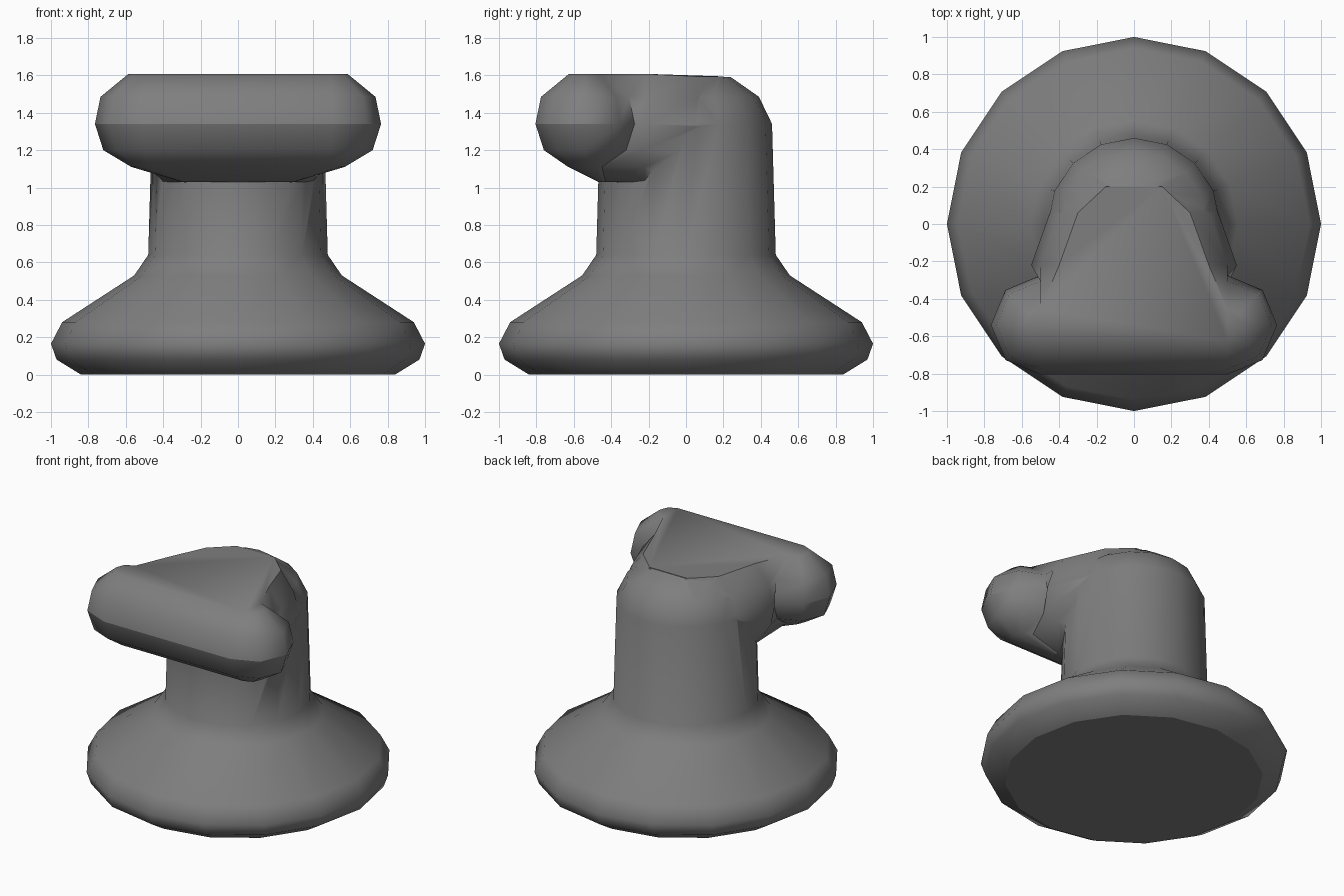
import bpy, bmesh
from math import sin, cos, radians, tau

cube = bpy.data.objects.get("Cube")
if cube:
    bpy.data.objects.remove(cube, do_unlink=True)

COLOUR = (0.21, 0.21, 0.21, 1)
grey = bpy.data.materials.new("plain grey")
grey.use_nodes = True
grey.diffuse_color = COLOUR
grey.node_tree.nodes["Principled BSDF"].inputs["Base Color"].default_value = COLOUR


def loft(name, rings):
    """Closed skin over a stack of rings with equal point counts."""
    bm = bmesh.new()
    rows = [[bm.verts.new(p) for p in ring] for ring in rings]
    n = len(rows[0])
    for low, high in zip(rows, rows[1:]):
        for i in range(n):
            j = (i + 1) % n
            bm.faces.new((low[i], low[j], high[j], high[i]))
    bm.faces.new(rows[0][::-1])
    bm.faces.new(rows[-1])
    bmesh.ops.recalc_face_normals(bm, faces=bm.faces)
    mesh = bpy.data.meshes.new(name)
    bm.to_mesh(mesh)
    bm.free()
    mesh.materials.append(grey)
    obj = bpy.data.objects.new(name, mesh)
    bpy.context.collection.objects.link(obj)
    return obj


# Round base and neck, turned from a profile of (radius, height)
SIDES = 16
profile = [(0.84, 0), (0.97, 0.08), (1, 0.165), (0.94, 0.28), (0.555, 0.53),
           (0.48, 0.64), (0.46, 1.34), (0.39, 1.485), (0.24, 1.59)]
body = loft("base_and_neck", [
    [(r * cos(tau * i / SIDES), r * sin(tau * i / SIDES), z) for i in range(SIDES)]
    for r, z in profile])


# Head: rounded crossbar that narrows backwards into the neck
def head_ring(z, end_x, mid_y, r, web):
    half = [(end_x + r * cos(radians(a)), mid_y + r * sin(radians(a)))
            for a in (-90, -45, 0, 45, 90)]
    half += [(web + 0.1, -0.22), (web, 0.06), (web * 0.5, 0.2)]
    outline = half + [(-x, y) for x, y in reversed(half)]
    return [(x, y, z - (0.014 if y > 0 else 0)) for x, y in outline]


WIDEST = 1.34
levels = [(1.03, 0.28, -0.45, 0.02, 0.3), (1.11, 0.48, -0.54, 0.09, 0.36),
          (1.2, 0.5, -0.54, 0.22, 0.42), (WIDEST, 0.5, -0.54, 0.265, 0.45),
          (1.485, 0.5, -0.54, 0.235, 0.4), (1.608, 0.5, -0.54, 0.085, 0.3)]
head = loft("crossbar_head", [head_ring(*level) for level in levels])

# Fuse the head into the neck
union = body.modifiers.new("join head", "BOOLEAN")
union.operation = "UNION"
union.solver = "EXACT"
union.object = head
bpy.ops.object.select_all(action="DESELECT")
bpy.context.view_layer.objects.active = body
body.select_set(True)
bpy.ops.object.modifier_apply(modifier=union.name)
bpy.data.objects.remove(head, do_unlink=True)
body.name = "knob"

# Smooth shading, crisp around the foot and along the bar's front ridge
bpy.ops.object.shade_smooth_by_angle(angle=radians(48))
verts = body.data.vertices
for edge in body.data.edges:
    ends = [verts[v].co for v in edge.vertices]
    foot = all(p.z < 0.001 for p in ends)
    ridge = all(abs(p.z - WIDEST) < 0.001 and p.y < -0.3 for p in ends)
    if foot or ridge:
        edge.use_edge_sharp = True
